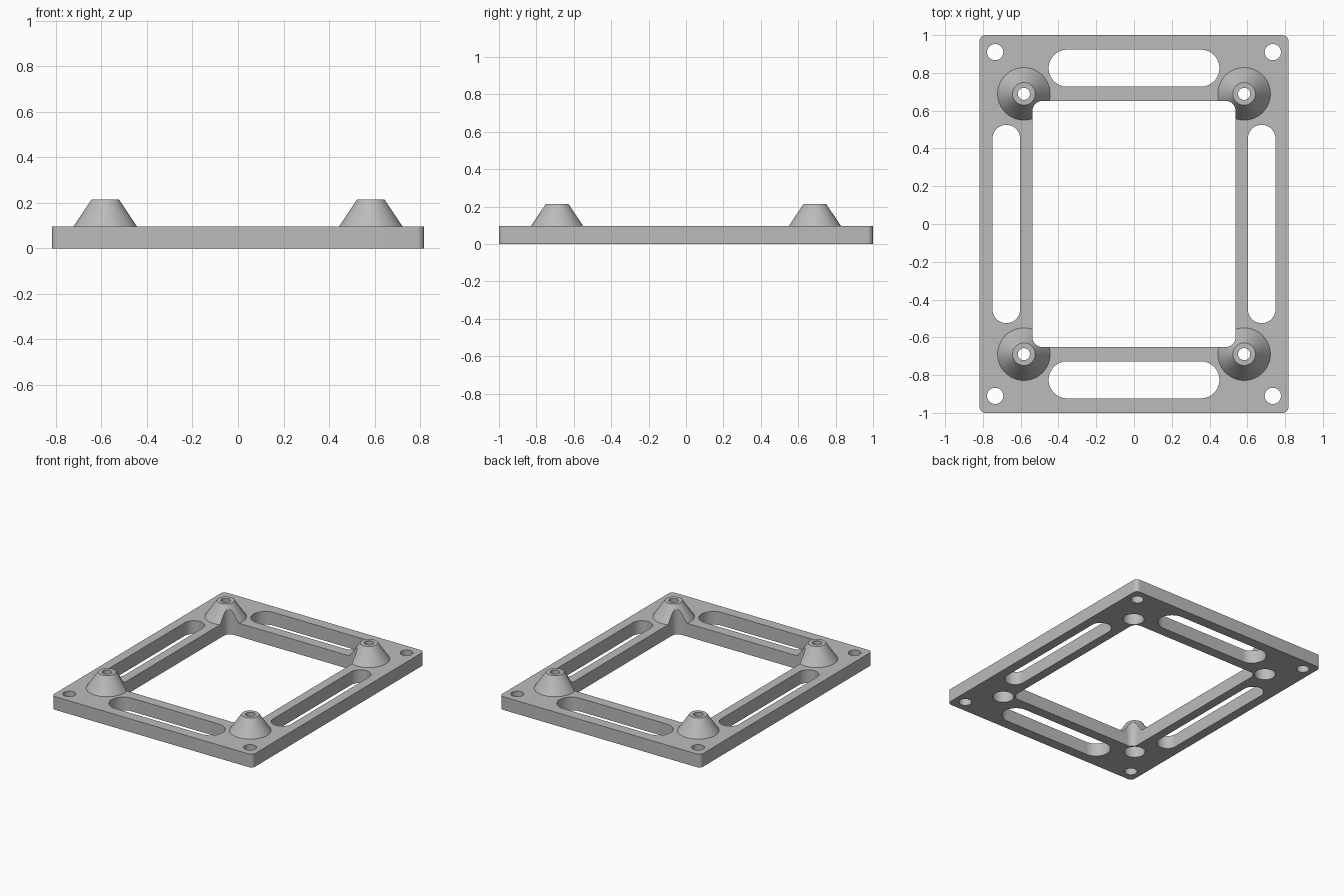
import bpy
import bmesh
from math import cos, sin, pi, radians

if "Cube" in bpy.data.objects:
    bpy.data.objects.remove(bpy.data.objects["Cube"])

THICK, TOP = 0.097, 0.215
CORNERS = [(sx, sy) for sx in (-1, 1) for sy in (-1, 1)]

grey = bpy.data.materials.new("plain grey")
grey.use_nodes = True
colour = (0.5, 0.5, 0.5, 1)
grey.diffuse_color = colour
grey.node_tree.nodes["Principled BSDF"].inputs["Base Color"].default_value = colour


def to_object(bm, name):
    bmesh.ops.recalc_face_normals(bm, faces=bm.faces)
    mesh = bpy.data.meshes.new(name)
    bm.to_mesh(mesh)
    bm.free()
    mesh.materials.append(grey)
    obj = bpy.data.objects.new(name, mesh)
    bpy.context.collection.objects.link(obj)
    return obj


def rounded_block(name, x, y, half_x, half_y, radius, z0, z1, steps=16):
    """Upright prism on a rounded rectangle."""
    bm = bmesh.new()
    verts = []
    for q, (sx, sy) in enumerate([(1, 1), (-1, 1), (-1, -1), (1, -1)]):
        cx, cy = x + sx * (half_x - radius), y + sy * (half_y - radius)
        for i in range(steps + 1):
            a = (q + i / steps) * pi / 2
            verts.append(bm.verts.new((cx + radius * cos(a), cy + radius * sin(a), z0)))
    bmesh.ops.remove_doubles(bm, verts=verts, dist=1e-5)
    face = bm.faces.new([v for v in verts if v.is_valid])
    new = bmesh.ops.extrude_face_region(bm, geom=[face])["geom"]
    bmesh.ops.translate(bm, vec=(0, 0, z1 - z0),
                        verts=[v for v in new if isinstance(v, bmesh.types.BMVert)])
    return to_object(bm, name)


def cone(name, x, y, r0, r1, z0, z1):
    bm = bmesh.new()
    bmesh.ops.create_cone(bm, cap_ends=True, segments=64, radius1=r0, radius2=r1, depth=z1 - z0)
    bmesh.ops.translate(bm, vec=(x, y, (z0 + z1) / 2), verts=bm.verts)
    return to_object(bm, name)


def combine(target, tool, operation):
    bpy.context.view_layer.objects.active = target
    mod = target.modifiers.new("join", "BOOLEAN")
    mod.operation, mod.solver, mod.object = operation, "EXACT", tool
    bpy.ops.object.modifier_apply(modifier=mod.name)
    bpy.data.objects.remove(tool)


# Base plate
frame = rounded_block("mounting_frame", 0, 0, 0.818, 1, 0.032, 0, THICK, 8)

# Conical standoffs, with the same slope carried slightly into the plate
sink = 0.02
slope = (0.139 - 0.06) / (TOP - THICK)
for sx, sy in CORNERS:
    combine(frame, cone("standoff", sx * 0.583, sy * 0.689, 0.139 + slope * sink, 0.06,
                        THICK - sink, TOP), "UNION")

# Central window, which also trims the standoffs
combine(frame, rounded_block("window_cutter", 0, 0, 0.537, 0.651, 0.05, -0.1, 0.4), "DIFFERENCE")

# Long slots along each side
for s in (-1, 1):
    combine(frame, rounded_block("end_slot_cutter", 0, s * 0.825, 0.452, 0.098, 0.098, -0.1, 0.3),
            "DIFFERENCE")
    combine(frame, rounded_block("side_slot_cutter", s * 0.676, 0, 0.073, 0.525, 0.073, -0.1, 0.3),
            "DIFFERENCE")

# Corner holes, screw holes and recesses under the standoffs
for sx, sy in CORNERS:
    for x, y, r, z1 in ((0.735, 0.91, 0.043, 0.3), (0.583, 0.689, 0.032, 0.4),
                        (0.583, 0.689, 0.072, 0.115)):
        combine(frame, cone("hole_cutter", sx * x, sy * y, r, r, -0.1, z1), "DIFFERENCE")

# Smooth curves, sharp edges
bpy.ops.object.select_all(action="DESELECT")
frame.select_set(True)
bpy.context.view_layer.objects.active = frame
bpy.ops.object.shade_smooth_by_angle(angle=radians(30))
